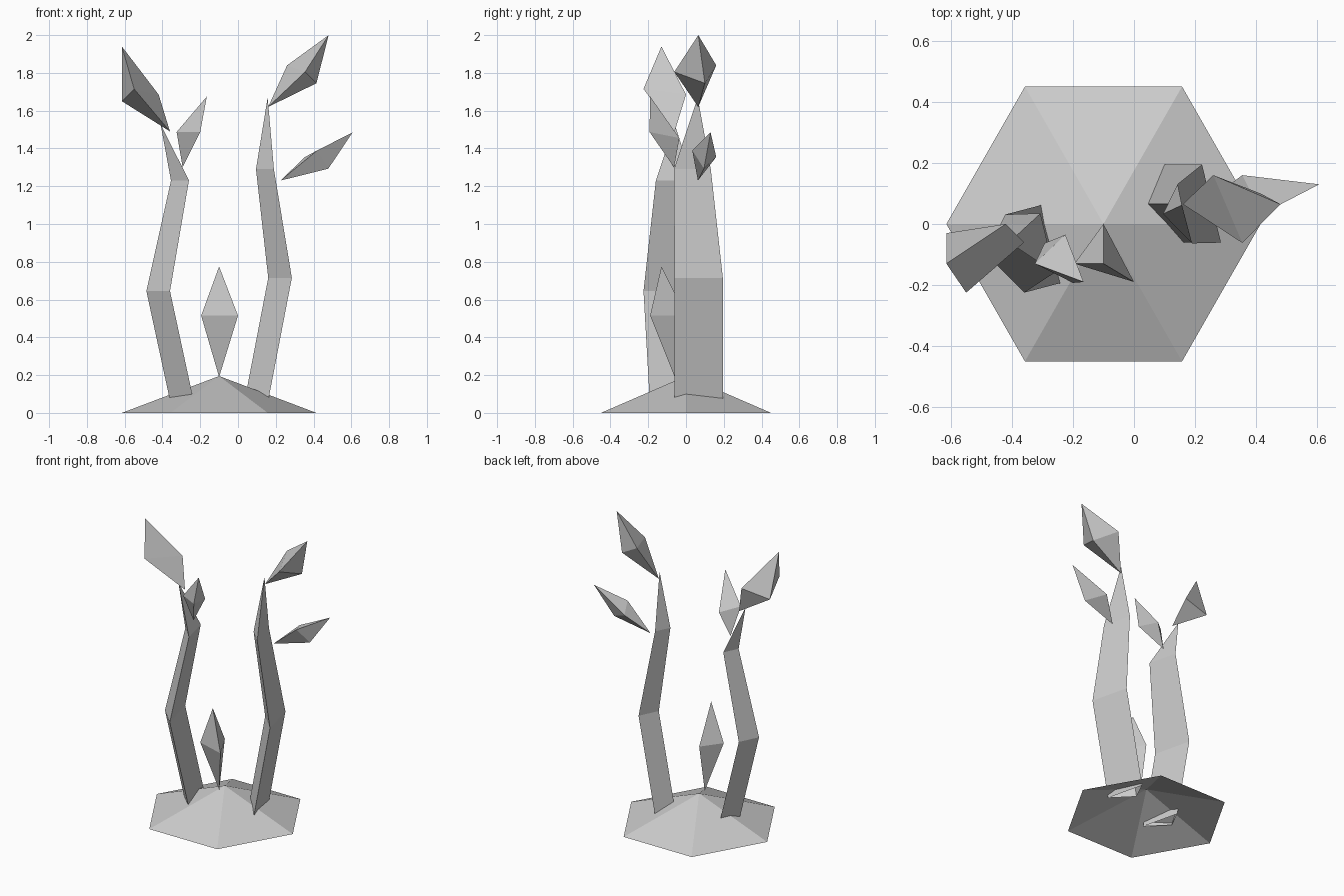
import bpy, bmesh, math

if "Cube" in bpy.data.objects:
    bpy.data.objects.remove(bpy.data.objects["Cube"])


def loft(name, rings):
    """Join successive rings of points with flat faces; a one-point ring closes to a tip."""
    bm = bmesh.new()
    loops = [[bm.verts.new(p) for p in ring] for ring in rings]
    for lo, hi in zip(loops, loops[1:]):
        n = max(len(lo), len(hi))
        for i in range(n):
            j = (i + 1) % n
            if len(hi) == 1:
                bm.faces.new((lo[i], lo[j], hi[0]))
            elif len(lo) == 1:
                bm.faces.new((lo[0], hi[j], hi[i]))
            else:
                bm.faces.new((lo[i], lo[j], hi[j], hi[i]))
    bmesh.ops.recalc_face_normals(bm, faces=bm.faces)
    mesh = bpy.data.meshes.new(name)
    bm.to_mesh(mesh)
    bm.free()
    obj = bpy.data.objects.new(name, mesh)
    bpy.context.collection.objects.link(obj)
    return obj


# Three-sided stem section shared by both stems
SECTION = [(-0.063, 0.0), (0.062, -0.127), (0.0, 0.129)]


def stem(name, levels, tip):
    rings = [[(x + s * a, y + s * b, z) for a, b in SECTION] for x, y, z, s in levels]
    loft(name, rings + [[tip]])


def leaf(name, base, ring, tip):
    loft(name, [[base], ring, [tip]])


# Soil mound: six-sided cone, open below
hexagon = [(-0.1 + 0.515 * math.cos(math.radians(60 * k)),
            0.52 * math.sin(math.radians(60 * k)), 0.0) for k in range(6)]
loft("mound", [hexagon, [(-0.1, 0.0, 0.195)]])

# Bent stems: x, y, z, section scale
stem("right_stem",
     [(0.098, 0.066, 0.065, 1), (0.223, 0.066, 0.715, 1), (0.143, 0.033, 1.29, 0.76)],
     (0.157, 0.062, 1.67))
stem("left_stem",
     [(-0.297, -0.065, 0.065, 1), (-0.422, -0.098, 0.645, 1), (-0.307, -0.063, 1.23, 0.76)],
     (-0.41, -0.06, 1.53))

# Leaves: three-sided double pyramids
leaf("centre_bud", (-0.1, -0.06, 0.19),
     [(-0.195, -0.13, 0.515), (0.0, -0.19, 0.515), (-0.1, 0.0, 0.515)],
     (-0.1, -0.13, 0.775))
leaf("right_top_leaf", (0.16, 0.065, 1.62),
     [(0.26, 0.16, 1.84), (0.355, -0.062, 1.805), (0.415, 0.1, 1.745)],
     (0.48, 0.065, 2.0))
leaf("right_side_leaf", (0.225, 0.063, 1.23),
     [(0.355, 0.16, 1.355), (0.42, 0.033, 1.39), (0.478, 0.095, 1.293)],
     (0.607, 0.13, 1.485))
leaf("left_top_leaf", (-0.36, -0.06, 1.49),
     [(-0.55, -0.225, 1.715), (-0.42, 0.0, 1.685), (-0.615, -0.03, 1.65)],
     (-0.615, -0.13, 1.94))
leaf("left_side_leaf", (-0.293, -0.063, 1.3),
     [(-0.325, -0.13, 1.487), (-0.2, -0.193, 1.487), (-0.225, -0.035, 1.455)],
     (-0.165, -0.19, 1.675))
